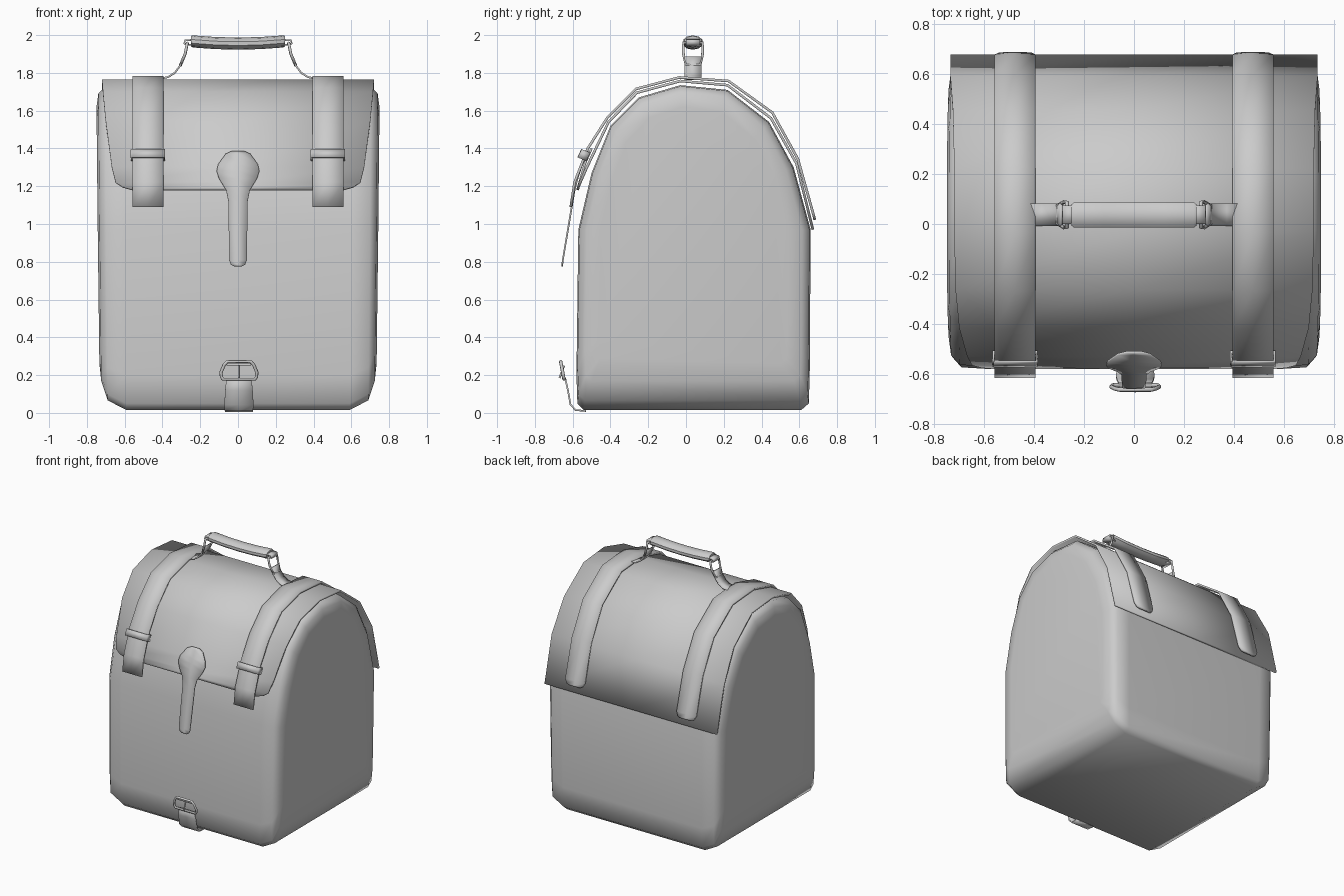
import bpy, bmesh, math
from mathutils import Vector

if "Cube" in bpy.data.objects:
    bpy.data.objects.remove(bpy.data.objects["Cube"])

grey = bpy.data.materials.new("plain grey")
grey.use_nodes = True
grey.diffuse_color = (0.6, 0.6, 0.6, 1)
grey.node_tree.nodes["Principled BSDF"].inputs["Base Color"].default_value = (0.6, 0.6, 0.6, 1)


def finish(ob, angle):
    ob.data.materials.append(grey)
    bpy.ops.object.select_all(action="DESELECT")
    ob.select_set(True)
    bpy.context.view_layer.objects.active = ob
    if ob.type == "MESH":
        bpy.ops.object.shade_smooth_by_angle(angle=math.radians(angle))
    return ob


def loft(name, rows, closed=False, thick=0.0, angle=40):
    """Skin rows of points; closed rows get end caps, open ones a thickness."""
    bm = bmesh.new()
    grid = [[bm.verts.new(p) for p in row] for row in rows]
    n = len(grid[0])
    for a, b in zip(grid, grid[1:]):
        for i in range(n if closed else n - 1):
            j = (i + 1) % n
            bm.faces.new((a[i], a[j], b[j], b[i]))
    if closed:
        bm.faces.new(grid[0])
        bm.faces.new(grid[-1])
    bmesh.ops.recalc_face_normals(bm, faces=bm.faces)
    me = bpy.data.meshes.new(name)
    bm.to_mesh(me)
    bm.free()
    ob = bpy.data.objects.new(name, me)
    bpy.context.collection.objects.link(ob)
    if thick:
        mod = ob.modifiers.new("thickness", "SOLIDIFY")
        mod.thickness = thick
        mod.offset = 0
    return finish(ob, angle)


def ribbon(name, path, cx, thick):
    """Strip along (y, z, half width) points, centred on x = cx."""
    return loft(name, [[(cx - w, y, z), (cx, y, z), (cx + w, y, z)] for y, z, w in path], thick=thick)


def wire(name, points, radius):
    cu = bpy.data.curves.new(name, "CURVE")
    cu.dimensions = "3D"
    cu.bevel_depth = radius
    cu.bevel_resolution = 1
    sp = cu.splines.new("POLY")
    sp.points.add(len(points) - 1)
    for p, co in zip(sp.points, points):
        p.co = (*co, 1)
    sp.use_cyclic_u = True
    ob = bpy.data.objects.new(name, cu)
    bpy.context.collection.objects.link(ob)
    return finish(ob, 40)


# Bag body: arched side profile, shrinking towards rounded ends
profile = [(-0.54, 0.015), (-0.575, 0.05), (-0.58, 0.2), (-0.57, 0.97), (-0.5, 1.27),
           (-0.4, 1.52), (-0.25, 1.67), (-0.03, 1.735), (0.22, 1.71), (0.44, 1.54),
           (0.57, 1.3), (0.66, 0.97), (0.655, 0.2), (0.65, 0.05), (0.61, 0.015)]
# x, inset at the walls and top, inset at the bottom
stations = [(0.6, 0, 0), (0.7, 0.006, 0.05), (0.735, 0.045, 0.15), (0.745, 0.12, 0.24)]


def section(x, side, bottom):
    ring = []
    for y, z in profile:
        drop = side if z > 0.9 else bottom
        ring.append((x * (0.985 + 0.012 * z), 0.04 + (y - 0.04) * (1 - side / 0.62),
                     0.9 + (z - 0.9) * (1 - drop / 0.86)))
    return ring


ends = [section(*s) for s in stations]
mirrored = [section(-x, a, b) for x, a, b in reversed(stations)]
loft("bag_body", mirrored + ends, closed=True, angle=60)

# Lid wrapping over the top, rounded at its front corners
ribbon("lid_flap", [(-0.574, 1.18, 0.56), (-0.57, 1.195, 0.61), (-0.56, 1.22, 0.648),
                    (-0.525, 1.3, 0.668), (-0.41, 1.54, 0.70), (-0.26, 1.695, 0.715),
                    (-0.03, 1.757, 0.72), (0.22, 1.735, 0.72), (0.45, 1.56, 0.725),
                    (0.585, 1.32, 0.735), (0.672, 0.97, 0.735)], 0, 0.014)

# Two long straps over the lid, each with a keeper loop
for side, label in ((-1, "right"), (1, "left")):
    cx = side * 0.476
    w = 0.082
    ribbon(label + "_strap", [(-0.61, 1.09, w), (-0.59, 1.22, w), (-0.52, 1.4, w), (-0.415, 1.565, w),
                              (-0.265, 1.715, w), (-0.035, 1.776, w), (0.225, 1.757, w),
                              (0.457, 1.59, w), (0.592, 1.345, w), (0.672, 1.06, w),
                              (0.68, 1.03, 0.065), (0.681, 1.022, 0.045)], cx, 0.014)
    ribbon(label + "_strap_lining", [(-0.575, 1.18, 0.07), (-0.535, 1.32, 0.07), (-0.5, 1.4, 0.07)], cx, 0.012)
    # keeper: flat band around the strap
    outer, inner = Vector((0, -0.02, 0.008)), Vector((0, 0.02, -0.008))
    along = Vector((0, 0.01, 0.022))
    mid = Vector((cx, -0.54, 1.365))
    half = Vector((0.087, 0, 0))
    corners = [mid - half + outer, mid + half + outer, mid + half + inner, mid - half + inner]
    corners.append(corners[0])
    loft(label + "_keeper", [[c - along, c + along] for c in corners], thick=0.01, angle=30)

# Tongue with a rounded head hanging from the lid
ribbon("front_tongue", [(-0.513, 1.385, 0.03), (-0.522, 1.37, 0.065), (-0.55, 1.315, 0.105),
                        (-0.562, 1.28, 0.113), (-0.575, 1.24, 0.1), (-0.59, 1.18, 0.063),
                        (-0.6, 1.12, 0.051), (-0.652, 0.81, 0.047), (-0.655, 0.785, 0.038),
                        (-0.656, 0.776, 0.02)], 0, 0.009)

# Short lower strap and its buckle
ribbon("lower_strap", [(-0.53, 0.01, 0.075), (-0.585, 0.015, 0.075), (-0.612, 0.045, 0.077),
                       (-0.625, 0.12, 0.073), (-0.64, 0.185, 0.066)], 0.005, 0.009)
frame = [(0.085, 0.178), (0.093, 0.19), (0.095, 0.215), (0.078, 0.255), (0.062, 0.272)]
loop = frame + [(-x, z) for x, z in reversed(frame)]
wire("buckle_frame", [(x + 0.005, -0.612 - 0.19 * z, z) for x, z in loop], 0.009)
wire("buckle_crossbar", [(-0.06, -0.655, 0.255), (0.07, -0.655, 0.255)], 0.006)
wire("buckle_prong", [(0.005, -0.67, 0.185), (0.005, -0.645, 0.25)], 0.006)

# Carrying handle: sagging padded grip
grip = []
for x in (-0.25, -0.24, -0.12, 0, 0.12, 0.24, 0.25):
    scale = 0.85 if abs(x) == 0.25 else 1
    sag = 1.955 + 0.2 * x * x
    grip.append([(x, 0.036 + 0.053 * scale * math.cos(a), sag + 0.032 * scale * math.sin(a))
                 for a in (math.tau * (i + 0.5) / 10 for i in range(10))])
loft("handle_grip", grip, closed=True)

# Handle tabs and wire links
for s, label in ((-1, "right"), (1, "left")):
    tab = [(0.42, 1.768), (0.37, 1.778), (0.335, 1.8), (0.305, 1.84), (0.29, 1.885)]
    loft(label + "_handle_tab", [[(s * x, -0.008, z), (s * x, 0.082, z)] for x, z in tab], thick=0.01)
    wire(label + "_handle_link", [(s * 0.305, 0.0, 1.84), (s * 0.305, 0.075, 1.84), (s * 0.28, 0.088, 1.9),
                                  (s * 0.268, 0.088, 1.96), (s * 0.268, -0.014, 1.96),
                                  (s * 0.28, -0.014, 1.9)], 0.008)
    loft(label + "_grip_end", [[(s * x, 0.0, z), (s * x, 0.075, z)]
                               for x, z in ((0.23, 1.975), (0.28, 1.972), (0.285, 1.955), (0.23, 1.945))], thick=0.01)
